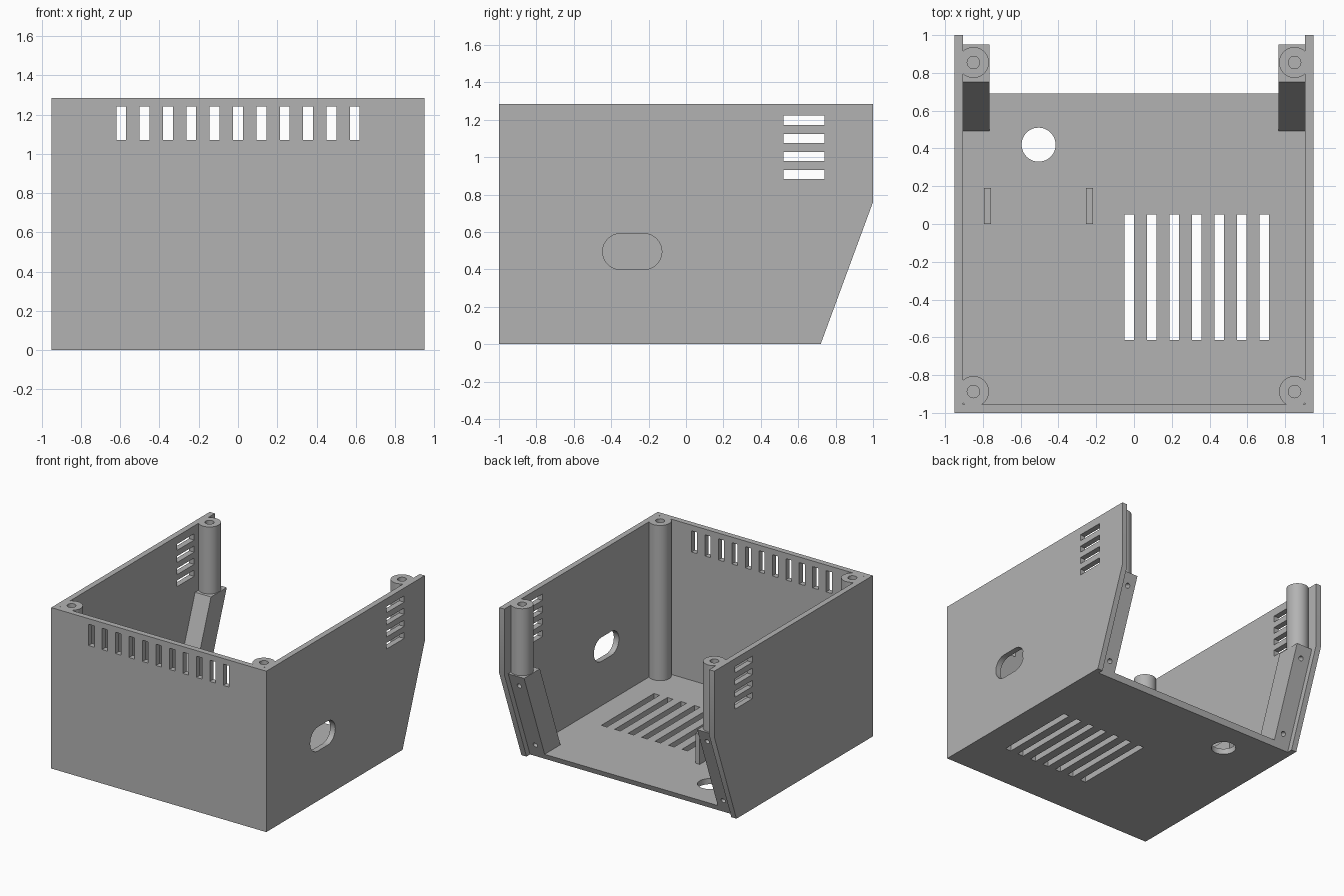
import bpy, bmesh, math
from mathutils import Vector

old = bpy.data.objects.get("Cube")
if old:
    bpy.data.objects.remove(old, do_unlink=True)

grey = bpy.data.materials.new("plain grey")
grey.use_nodes = True
COLOUR = (0.45, 0.45, 0.45, 1)
grey.diffuse_color = COLOUR
grey.node_tree.nodes["Principled BSDF"].inputs["Base Color"].default_value = COLOUR

W, H, T = 0.95, 1.285, 0.045      # half width, height, wall thickness
SLOPE = 0.28 / 0.76               # lean of the lower back edge
INNER = W - T
LEDGE = 0.72 - T                  # recessed back edge at ground level


def add_prism(bm, points, axis, lo, hi):
    """Extrude a 2D outline along an axis; outline uses the other two in order."""
    def place(p, a):
        co = list(p)
        co.insert("xyz".index(axis), a)
        return bm.verts.new(co)
    bottom = [place(p, lo) for p in points]
    top = [place(p, hi) for p in points]
    bm.faces.new(bottom)
    bm.faces.new(top)
    n = len(points)
    for i in range(n):
        j = (i + 1) % n
        bm.faces.new((bottom[i], bottom[j], top[j], top[i]))


def make(name, prisms):
    """One object from a list of (points, axis, lo, hi) prisms."""
    bm = bmesh.new()
    for prism in prisms:
        add_prism(bm, *prism)
    bmesh.ops.recalc_face_normals(bm, faces=bm.faces)
    mesh = bpy.data.meshes.new(name)
    bm.to_mesh(mesh)
    bm.free()
    mesh.materials.append(grey)
    obj = bpy.data.objects.new(name, mesh)
    bpy.context.collection.objects.link(obj)
    return obj


def cut(obj, cutter):
    """Subtract the cutter, then discard it."""
    cutter.hide_render = True
    mod = obj.modifiers.new("cut", "BOOLEAN")
    mod.operation = "DIFFERENCE"
    mod.solver = "EXACT"
    mod.object = cutter
    bpy.context.view_layer.objects.active = obj
    bpy.ops.object.modifier_apply(modifier=mod.name)
    bpy.data.objects.remove(cutter, do_unlink=True)


def rect(a0, a1, b0, b1):
    return [(a0, b0), (a1, b0), (a1, b1), (a0, b1)]


def circle(a, b, r, n=48):
    return [(a + r * math.cos(2 * math.pi * i / n),
             b + r * math.sin(2 * math.pi * i / n)) for i in range(n)]


def stadium(a0, a1, b, r, n=16):
    """Slot outline with round ends centred at a0 and a1."""
    ends = []
    for centre, start in ((a1, -math.pi / 2), (a0, math.pi / 2)):
        ends += [(centre + r * math.cos(start + math.pi * i / n),
                  b + r * math.sin(start + math.pi * i / n)) for i in range(n + 1)]
    return ends


def ledge(z):
    return LEDGE + SLOPE * z


# Shell: solid side profile, hollowed and opened at the top and back
shell = make("shell", [([(-1, 0), (0.72, 0), (1, 0.76), (1, H), (-1, H)], "x", -W, W)])
hollow = [(T - 1, T), (ledge(T), T), (ledge(-T), -T), (1.2, -T), (1.2, 1.5), (T - 1, 1.5)]
cut(shell, make("hollow_cutter", [(hollow, "x", -INNER, INNER)]))

# Vents in the front wall, side walls and floor
pitch = 0.119
cut(shell, make("front_vent_cutter", [
    (rect(i * pitch - 0.025, i * pitch + 0.025, 1.07, 1.24), "y", -1.1, -0.9)
    for i in range(-5, 6)]))
cut(shell, make("side_vent_cutter", [
    (rect(0.52, 0.74, z, z + 0.05), "x", -1.1, 1.1)
    for z in (0.882, 0.978, 1.075, 1.172)]))
cut(shell, make("floor_vent_cutter", [
    (rect(i * pitch - 0.05, i * pitch, -0.615, 0.05), "z", -0.1, 0.1)
    for i in range(7)]))

# Round floor hole and oval side opening
cut(shell, make("floor_hole_cutter", [(circle(-0.505, 0.42, 0.09), "z", -0.1, 0.1)]))
cut(shell, make("side_opening_cutter", [(stadium(-0.35, -0.225, 0.495, 0.096), "x", 0.8, 1.1)]))

parts = [shell]

# Two upright tabs on the floor
for name, x in (("outer_tab", -0.795), ("inner_tab", -0.254)):
    parts.append(make(name, [(rect(x, x + 0.038, 0, 0.19), "z", T - 0.005, 0.285)]))

BRACKET_TOP = 0.75
for side, s in (("left", 1), ("right", -1)):
    # Hollow screw posts in the four corners
    for end, y, base in (("front", -0.887, T - 0.005), ("back", 0.855, BRACKET_TOP - 0.005)):
        post = make(f"{side}_{end}_post", [(circle(s * 0.85, y, 0.082), "z", base, H)])
        cut(post, make("post_cutter", [(circle(s * 0.85, y, 0.033, 32), "z", 0.88, H + 0.1)]))
        parts.append(post)

    # Leaning bracket along the back edge
    z0 = T - 0.005
    outline = [(ledge(z0) - 0.2, z0), (ledge(z0), z0),
               (ledge(BRACKET_TOP), BRACKET_TOP), (ledge(BRACKET_TOP) - 0.2, BRACKET_TOP)]
    lo, hi = sorted((s * 0.765, s * (INNER + 0.005)))
    bracket = make(f"{side}_back_bracket", [(outline, "x", lo, hi)])

    # Screw holes square to the leaning face
    normal = Vector((0, 1, -SLOPE)).normalized()
    for z in (0.11, 0.66):
        drill = make("screw_cutter", [(circle(0, 0, 0.019, 24), "z", -0.12, 0.05)])
        drill.rotation_euler = normal.to_track_quat("Z", "Y").to_euler()
        drill.location = (s * 0.83, ledge(z), z)
        bpy.context.view_layer.update()
        cut(bracket, drill)
    parts.append(bracket)

# Smooth the round parts, keep the edges sharp
bpy.ops.object.select_all(action="DESELECT")
for obj in parts:
    obj.select_set(True)
bpy.context.view_layer.objects.active = shell
bpy.ops.object.shade_smooth_by_angle(angle=math.radians(30))
